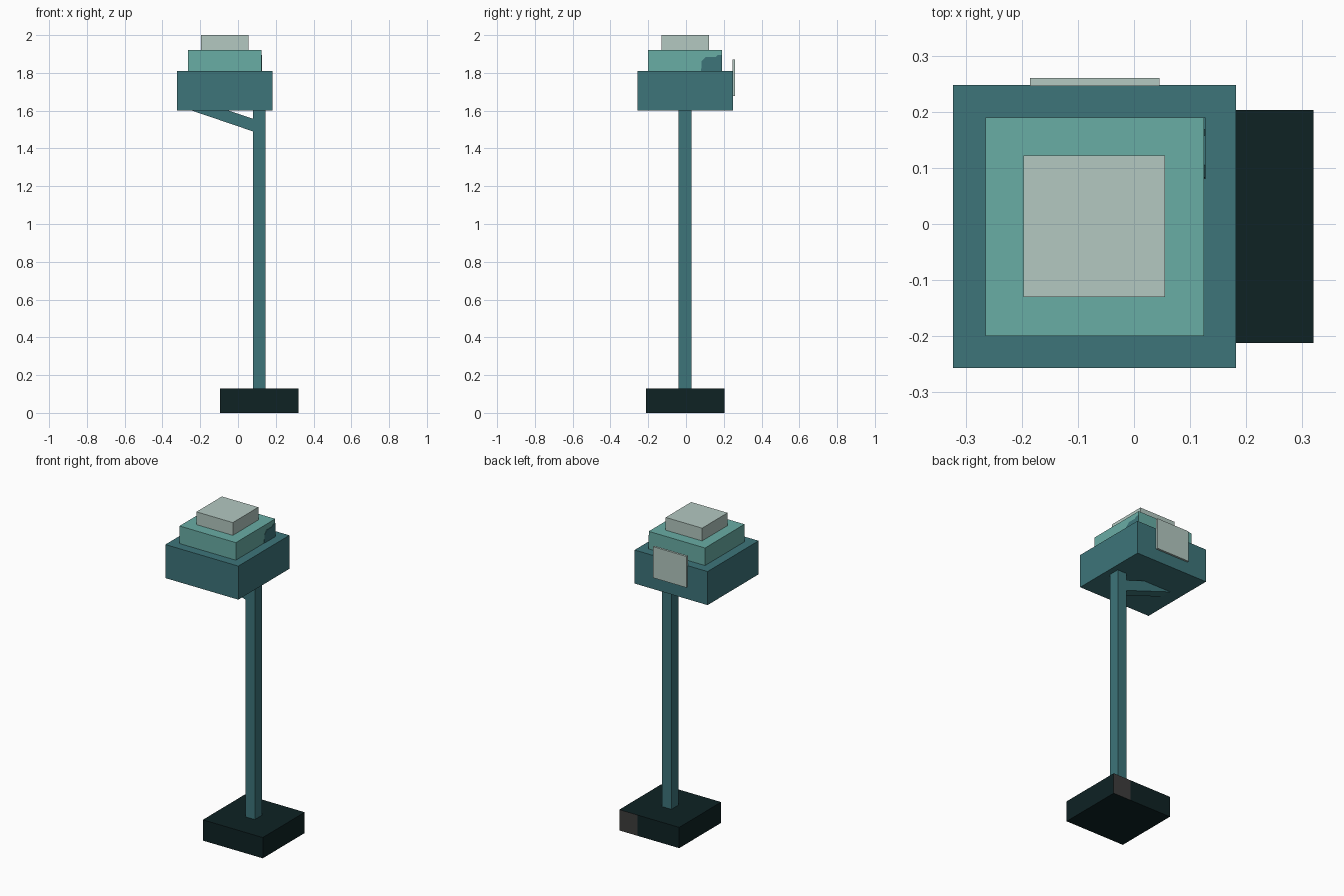
import bpy
import bmesh

cube = bpy.data.objects.get("Cube")
if cube:
    bpy.data.objects.remove(cube, do_unlink=True)


def material(name, r, g, b):
    m = bpy.data.materials.new(name)
    m.diffuse_color = (r, g, b, 1)
    m.use_nodes = True
    m.node_tree.nodes["Principled BSDF"].inputs["Base Color"].default_value = (r, g, b, 1)
    return m


teal = material("teal", 0.047, 0.178, 0.195)
mint = material("mint", 0.141, 0.418, 0.376)
pale = material("pale_grey_green", 0.451, 0.578, 0.533)
dark = material("dark_green", 0.0044, 0.016, 0.0176)
grey = material("charcoal", 0.048, 0.046, 0.045)


def finish(name, bm, *mats):
    bmesh.ops.recalc_face_normals(bm, faces=bm.faces)
    mesh = bpy.data.meshes.new(name)
    bm.to_mesh(mesh)
    bm.free()
    for m in mats:
        mesh.materials.append(m)
    obj = bpy.data.objects.new(name, mesh)
    bpy.context.collection.objects.link(obj)
    return obj


def box_mesh(xs, ys, zs):
    """Box spanning the given (low, high) range on each axis."""
    bm = bmesh.new()
    bmesh.ops.create_cube(bm, size=1)
    for v in bm.verts:
        for i, (lo, hi) in enumerate((xs, ys, zs)):
            v.co[i] = hi if v.co[i] > 0 else lo
    return bm


def box(name, xs, ys, zs, mat):
    return finish(name, box_mesh(xs, ys, zs), mat)


def prism(name, outline, offset, mat):
    """Flat outline pushed along an offset."""
    bm = bmesh.new()
    face = bm.faces.new([bm.verts.new(p) for p in outline])
    out = bmesh.ops.extrude_face_region(bm, geom=[face])
    verts = [g for g in out["geom"] if isinstance(g, bmesh.types.BMVert)]
    bmesh.ops.translate(bm, verts=verts, vec=offset)
    return finish(name, bm, mat)


# Base block, with a charcoal panel at the left end of its back face
PANEL_X = 0.195
bm = box_mesh((-0.095, 0.32), (-0.212, 0.203), (0, 0.13))
bmesh.ops.bisect_plane(bm, geom=bm.verts[:] + bm.edges[:] + bm.faces[:],
                       plane_co=(PANEL_X, 0, 0), plane_no=(1, 0, 0))
bm.normal_update()
for f in bm.faces:
    if f.normal.y > 0.9 and f.calc_center_median().x > PANEL_X:
        f.material_index = 1
finish("base", bm, dark, grey)

# Pole and sloping strut under the head
POLE_Y = (-0.04, 0.03)
box("pole", (0.08, 0.145), POLE_Y, (0.13, 1.6), teal)
profile = [(-0.243, 1.6), (-0.048, 1.6), (0.08, 1.557), (0.08, 1.49)]
prism("strut", [(x, POLE_Y[0], z) for x, z in profile],
      (0, POLE_Y[1] - POLE_Y[0], 0), teal)

# Stepped head
box("head", (-0.323, 0.182), (-0.257, 0.248), (1.6, 1.81), teal)
box("middle_tier", (-0.265, 0.125), (-0.2, 0.19), (1.81, 1.92), mint)
box("top_tier", (-0.197, 0.055), (-0.13, 0.122), (1.92, 2.0), pale)

# Plate on the back of the head
box("back_plate", (-0.185, 0.045), (0.246, 0.26), (1.677, 1.872), pale)

# Painted patch on the left face of the middle tier
patch = [(0.08, 1.81), (0.083, 1.862), (0.105, 1.884), (0.158, 1.884),
         (0.168, 1.894), (0.19, 1.894), (0.19, 1.81)]
prism("tier_patch", [(0.125, y, z) for y, z in patch], (0.002, 0, 0), teal)
